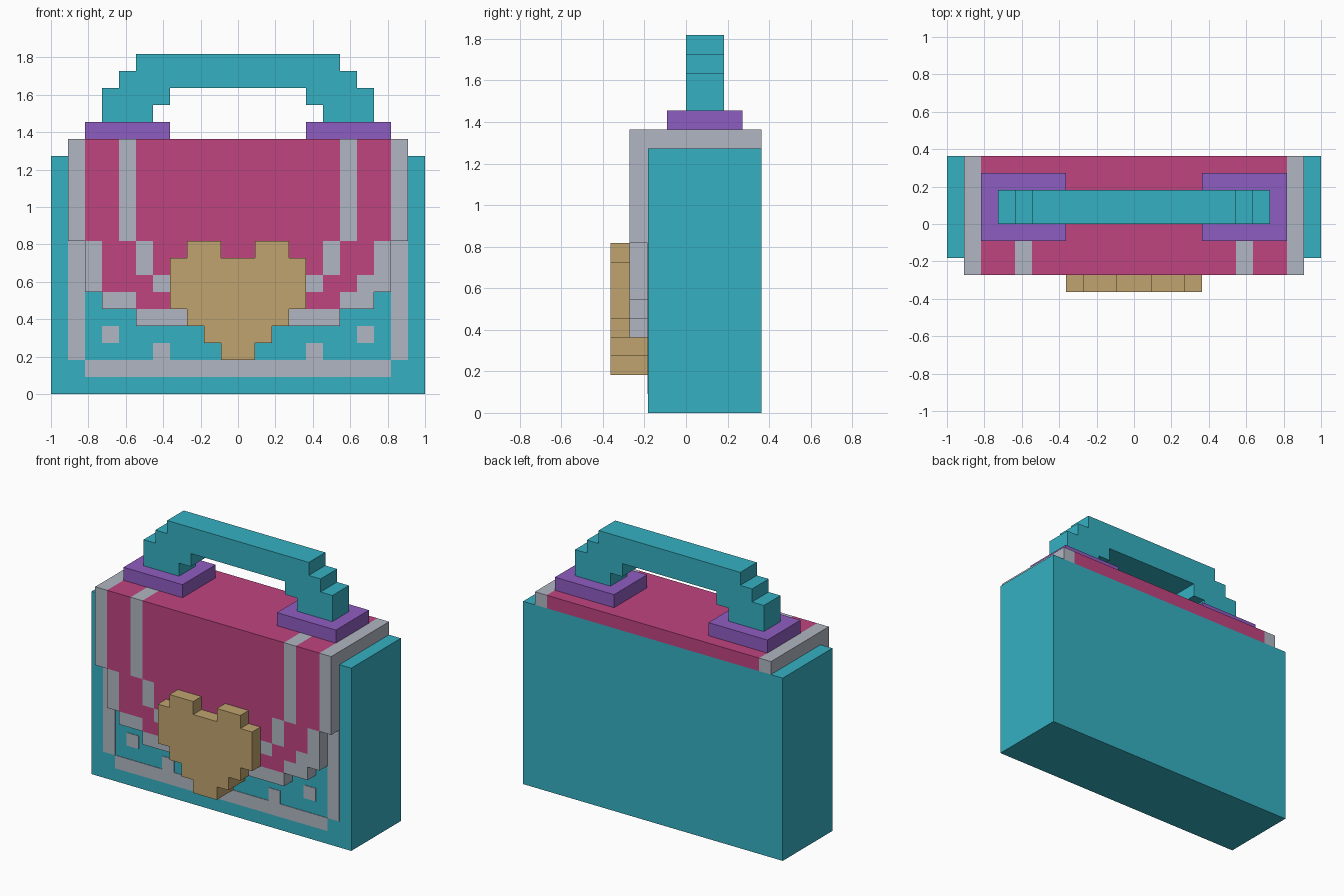
import bpy
import bmesh
from mathutils import Vector

U = 1 / 11  # one block of the pixel grid

cube = bpy.data.objects.get("Cube")
if cube:
    bpy.data.objects.remove(cube)


def material(name, rgb):
    m = bpy.data.materials.new(name)
    m.use_nodes = True
    m.diffuse_color = (*rgb, 1)
    m.node_tree.nodes["Principled BSDF"].inputs["Base Color"].default_value = (*rgb, 1)
    return m


TEAL = material("teal", (0.036, 0.434, 0.539))
PINK = material("pink", (0.527, 0.058, 0.216))
GREY = material("silver grey", (0.434, 0.468, 0.539))
PURPLE = material("purple", (0.275, 0.109, 0.539))
GOLD = material("gold", (0.527, 0.371, 0.156))

SIDES = [Vector(d) for d in ((1, 0, 0), (-1, 0, 0), (0, 1, 0), (0, -1, 0), (0, 0, 1), (0, 0, -1))]


def span(x, y, z):
    """All block cells inside the given ranges."""
    return {(i, j, k) for i in range(*x) for j in range(*y) for k in range(*z)}


def mirrored(x, y, z):
    return span(x, y, z) | span((-x[1], -x[0]), y, z)


def finish(name, bm, mats):
    mesh = bpy.data.meshes.new(name)
    bm.to_mesh(mesh)
    bm.free()
    for m in mats:
        mesh.materials.append(m)
    ob = bpy.data.objects.new(name, mesh)
    bpy.context.collection.objects.link(ob)
    return ob


def blocks(name, cells, mats, painted=frozenset()):
    """Outer skin of a set of cells; painted cells take the second material."""
    bm = bmesh.new()
    for c in cells:
        for d in SIDES:
            if tuple(int(v) for v in Vector(c) + d) in cells:
                continue
            mid = Vector(c) + Vector((0.5, 0.5, 0.5)) + d / 2
            a = Vector((d.y, d.z, d.x)) / 2
            b = d.cross(a)
            corners = [mid + a + b, mid - a + b, mid - a - b, mid + a - b]
            face = bm.faces.new([bm.verts.new(p * U) for p in corners])
            face.material_index = int(c in painted)
    bmesh.ops.remove_doubles(bm, verts=bm.verts, dist=0.001)
    bmesh.ops.recalc_face_normals(bm, faces=bm.faces)
    return finish(name, bm, mats)


def box(name, x, y, z, mat):
    bm = bmesh.new()
    bmesh.ops.create_cube(bm, size=1)
    for v in bm.verts:
        v.co = Vector([(r[0] + r[1]) / 2 + c * (r[1] - r[0]) for r, c in zip((x, y, z), v.co)]) * U
    return finish(name, bm, [mat])


# Case body
box("case_body", (-11, 11), (-2, 4), (0, 14), TEAL)

# Thin silver trim on the front of the case
TRIM = (-2.04, -2)
box("bottom_trim", (-9, 9), TRIM, (1, 2), GREY)
for side, s in (("left", 1), ("right", -1)):
    for part, x, z in (("side_trim", (9, 10), (2, 9)),
                       ("outer_stud", (7, 8), (3, 4)),
                       ("inner_stud", (4, 5), (2, 3))):
        box(f"{side}_{part}", sorted(s * v for v in x), TRIM, z, GREY)

# Flap: lid over the top and a stepped drape down the front
DRAPE = (-3, -2)
flap = span((-10, 10), (-3, 4), (14, 15))
for half, z in ((10, (9, 14)), (9, (6, 9)), (8, (5, 6)), (6, (4, 5))):
    flap |= span((-half, half), DRAPE, z)
edging = mirrored((9, 10), (-3, 4), (9, 15))
for x, z in (((8, 9), (6, 9)), ((6, 8), (5, 6)), ((0, 6), (4, 5)),
             ((6, 7), (9, 14)), ((5, 6), (7, 9)), ((4, 5), (6, 7))):
    edging |= mirrored(x, DRAPE, z)
edging |= mirrored((6, 7), (-3, 0), (14, 15))
edging |= span((7, 8), DRAPE, (6, 7))
blocks("flap", flap, [PINK, GREY], edging)

# Heart clasp, its tip reaching back to the case
heart = mirrored((1, 3), (-4, -3), (8, 9))
for half, back, z in ((4, -3, (5, 8)), (3, -3, (4, 5)), (2, -2, (3, 4)), (1, -2, (2, 3))):
    heart |= span((-half, half), (-4, back), z)
blocks("heart_clasp", heart, [GOLD])

# Handle mounts
box("left_handle_mount", (4, 9), (-1, 3), (15, 16), PURPLE)
box("right_handle_mount", (-9, -4), (-1, 3), (15, 16), PURPLE)

# Stepped handle
handle = mirrored((5, 8), (0, 2), (16, 17)) | mirrored((4, 8), (0, 2), (17, 18))
handle |= span((-7, 7), (0, 2), (18, 19)) | span((-6, 6), (0, 2), (19, 20))
blocks("handle", handle, [TEAL])
